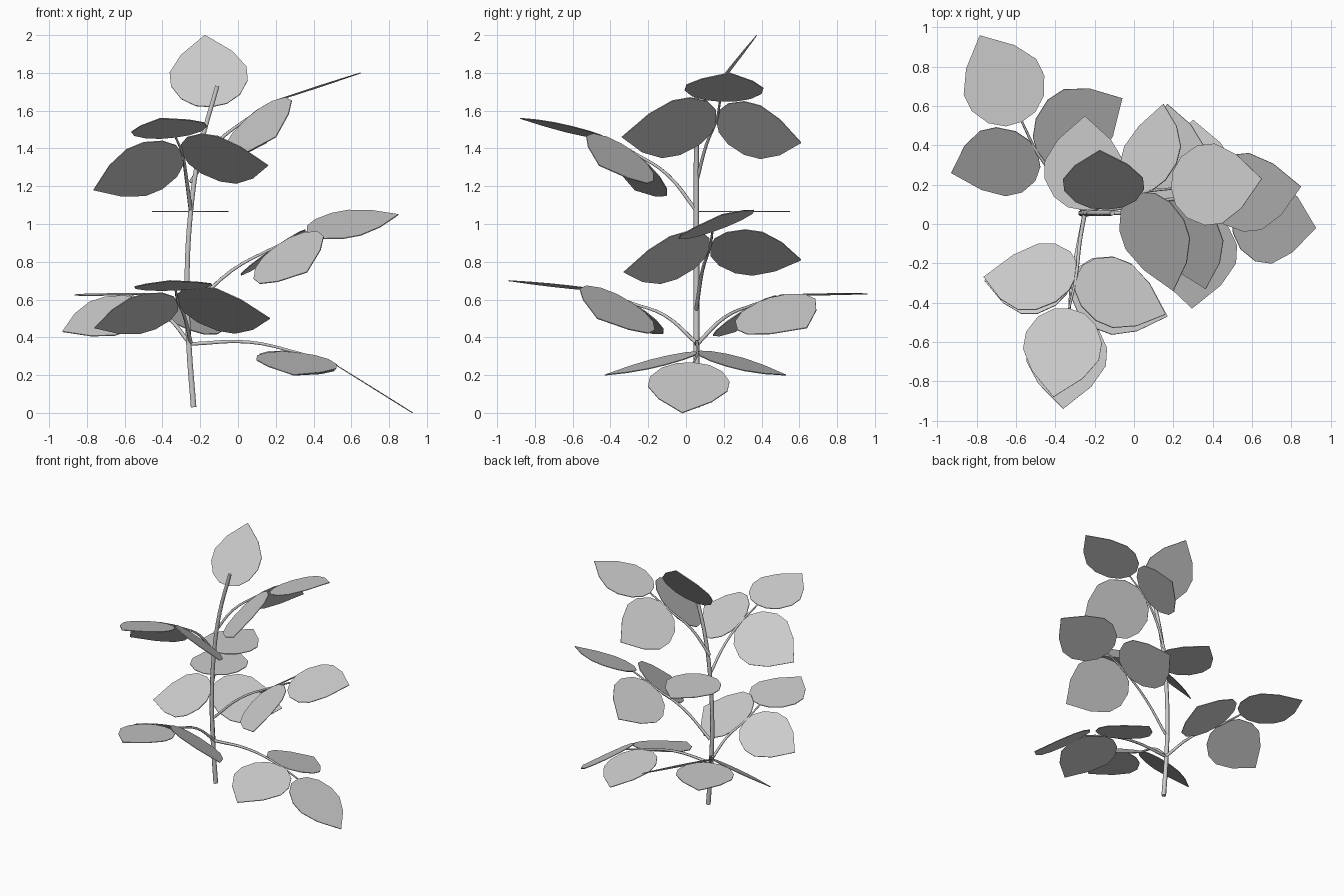
import bpy
import bmesh
from mathutils import Vector

cube = bpy.data.objects.get("Cube")
if cube:
    bpy.data.objects.remove(cube, do_unlink=True)

grey = bpy.data.materials.new("plant grey")
GREY = (0.6, 0.6, 0.6, 1)
grey.use_nodes = True
grey.diffuse_color = GREY
grey.node_tree.nodes["Principled BSDF"].inputs["Base Color"].default_value = GREY

# Half outline of a leaf: (along the midrib, half width), relative to length
HALF = [(.03, .17), (.14, .32), (.33, .42), (.52, .42), (.75, .28)]
OUTLINE = [(0, 0)] + HALF + [(1, 0)] + [(t, -w) for t, w in reversed(HALF)]
STEM_Y = .055


def leaf(name, base, tip, across):
    """Flat pointed blade from base to tip; across sets its roll."""
    base, tip = Vector(base), Vector(tip)
    axis = tip - base
    side = Vector(across)
    side -= side.project(axis)
    side.normalize()
    bm = bmesh.new()
    face = bm.faces.new([bm.verts.new(base + axis * along + side * width * axis.length)
                         for along, width in OUTLINE])
    face.normal_update()
    if face.normal.z < 0:
        face.normal_flip()
    mesh = bpy.data.meshes.new(name)
    bm.to_mesh(mesh)
    bm.free()
    mesh.materials.append(grey)
    blade = bpy.data.objects.new(name, mesh)
    bpy.context.collection.objects.link(blade)
    solid = blade.modifiers.new("thickness", 'SOLIDIFY')
    solid.thickness = .005
    solid.offset = 0


def stalk(name, points, start_radius, end_radius):
    """Tapering round stalk through the points."""
    curve = bpy.data.curves.new(name, 'CURVE')
    curve.dimensions = '3D'
    curve.bevel_depth = 1
    curve.bevel_resolution = 1
    curve.resolution_u = 4
    curve.use_fill_caps = True
    spline = curve.splines.new('BEZIER')
    spline.bezier_points.add(len(points) - 1)
    for i, (knot, position) in enumerate(zip(spline.bezier_points, points)):
        knot.co = position
        knot.handle_left_type = knot.handle_right_type = 'AUTO'
        knot.radius = start_radius + (end_radius - start_radius) * i / (len(points) - 1)
    curve.materials.append(grey)
    bpy.context.collection.objects.link(bpy.data.objects.new(name, curve))


def branch(name, height, base, tip, right_tip, left_tip, twist=0):
    """Arched stalk with an end leaf and a pair of side leaves below it."""
    base, tip = Vector(base), Vector(tip)
    right_tip, left_tip = Vector(right_tip), Vector(left_tip)
    # Frame of the branch: forward along the end leaf, across between side tips
    forward = (tip - base).normalized()
    across = left_tip - right_tip
    across = (across - across.project(forward)).normalized()
    up = forward.cross(across)
    joint = base - forward * .18 - up * .05
    root = Vector((-.25, STEM_Y, height))
    arch = (root + joint) / 2 + up * .04
    stalk(name + "_stalk", [root, arch, joint, base], .011, .006)
    leaf(name + "_end_leaf", base, tip, across + up * twist)
    # Side leaves tip up towards the end of the branch
    slope = forward + up * .45
    leaf(name + "_right_leaf", joint, right_tip, slope)
    leaf(name + "_left_leaf", joint, left_tip, slope)


# Main stem, leaning left at the top
stem = [(-.235, .03), (-.26, .36), (-.27, .68), (-.25, 1.07), (-.2, 1.4), (-.11, 1.73)]
stalk("main_stem", [(x, STEM_Y, z) for x, z in stem], .017, .013)

# Single leaves growing straight from the stem
leaf("crown_leaf", (-.14, .075, 1.62), (-.175, .375, 2), (1, 0, .05))
leaf("middle_leaf", (-.255, .07, 1.065), (-.25, .55, 1.065), (1, 0, 0))

# Lower tier of branches
branch("low_left", height=.365, base=(.5, .04, .265), tip=(.925, -.02, 0),
       right_tip=(.295, -.43, .2), left_tip=(.3, .53, .2))
branch("low_front", height=.37, base=(-.33, -.46, .65), tip=(-.36, -.94, .7),
       right_tip=(-.76, -.29, .45), left_tip=(.17, -.47, .5))
branch("low_back", height=.36, base=(-.57, .52, .625), tip=(-.785, .96, .63),
       right_tip=(-.06, .64, .45), left_tip=(-.93, .26, .43))

# Upper tiers of branches
branch("middle_left", height=.55, base=(.365, .14, .96), tip=(.85, .19, 1.05),
       right_tip=(.365, -.33, .745), left_tip=(.17, .61, .81), twist=.25)
branch("upper_front", height=1.07, base=(-.33, -.43, 1.46), tip=(-.41, -.88, 1.56),
       right_tip=(-.765, -.27, 1.18), left_tip=(.16, -.46, 1.31))
branch("upper_left", height=1.22, base=(.19, .18, 1.65), tip=(.65, .23, 1.8),
       right_tip=(.2, -.34, 1.46), left_tip=(.15, .61, 1.43))
